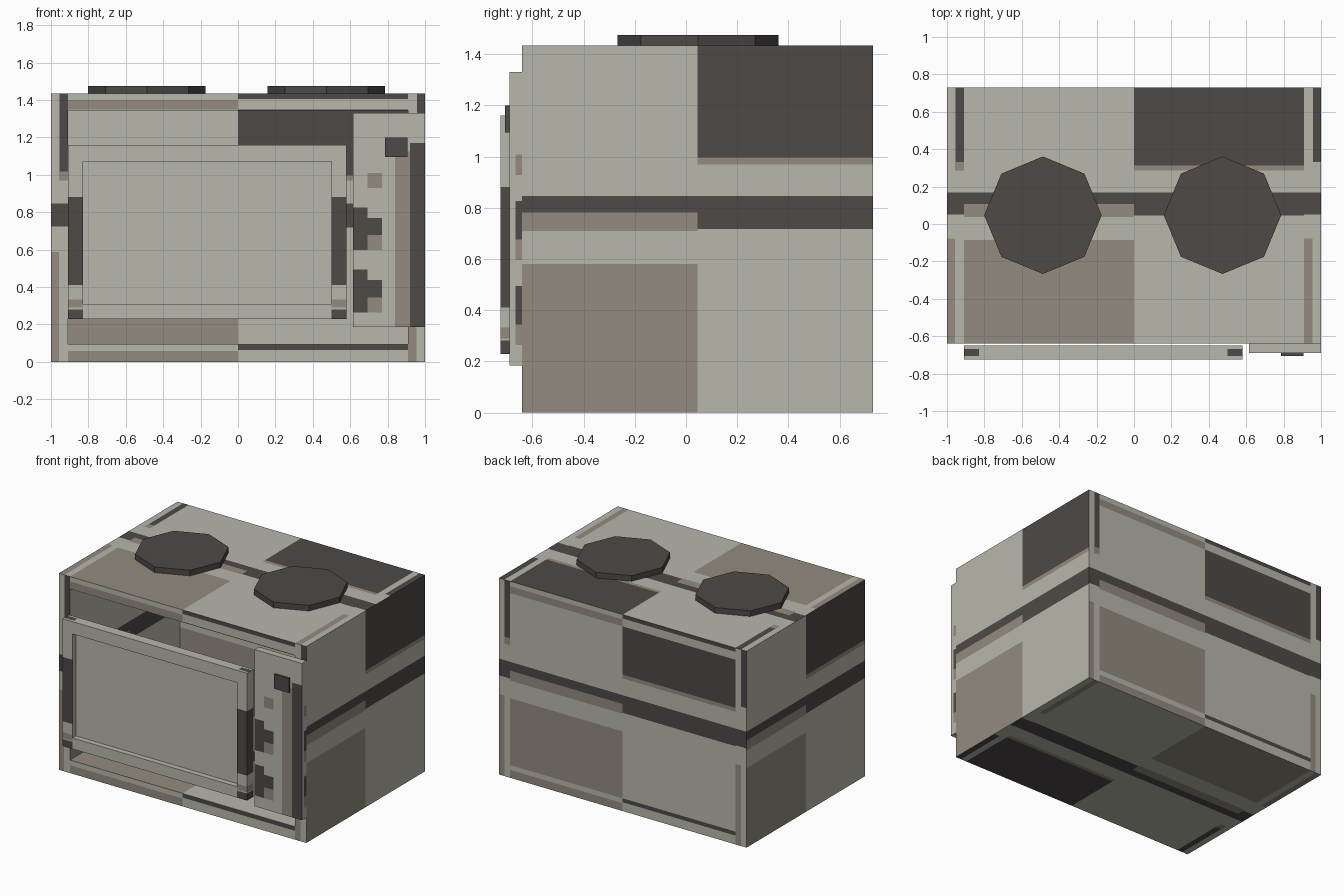
import bpy
import bmesh
from mathutils import Vector

cube = bpy.data.objects.get("Cube")
if cube:
    bpy.data.objects.remove(cube, do_unlink=True)

LIGHT, TAUPE, DARK = range(3)


def make_material(name, colour):
    mat = bpy.data.materials.new(name)
    mat.use_nodes = True
    mat.diffuse_color = (*colour, 1)
    mat.node_tree.nodes["Principled BSDF"].inputs["Base Color"].default_value = (*colour, 1)
    return mat


MATERIALS = [
    make_material("pale enamel", (0.48, 0.475, 0.413)),
    make_material("taupe enamel", (0.29, 0.258, 0.212)),
    make_material("dark iron", (0.075, 0.067, 0.063)),
]

# Each side's horizontal and vertical directions as seen from outside
SIDES = {
    "front": (Vector((1, 0, 0)), Vector((0, 0, 1))),
    "back": (Vector((-1, 0, 0)), Vector((0, 0, 1))),
    "right": (Vector((0, 1, 0)), Vector((0, 0, 1))),
    "left": (Vector((0, -1, 0)), Vector((0, 0, 1))),
    "top": (Vector((1, 0, 0)), Vector((0, 1, 0))),
    "bottom": (Vector((1, 0, 0)), Vector((0, -1, 0))),
}


def painted_sheet(bm, side, box, patches, area=None, hole=None):
    """Flat face cut along its patches; an area makes it an inward-facing wall."""
    across, up = SIDES[side]
    normal = across.cross(up)
    centre, half = (box[0] + box[1]) / 2, (box[1] - box[0]) / 2

    def span(direction, bounds):
        size = abs(half.dot(direction))
        return sorted((1 + (p - centre).dot(direction) / size) / 2 for p in bounds)

    bounds = area or box
    (u0, u1), (v0, v1) = span(across, bounds), span(up, bounds)
    outermost = max if not area else min
    depth = outermost((p - centre).dot(normal) for p in bounds)
    us, vs = {u0, u1}, {v0, v1}
    for _, a, b, c, d in patches:
        us |= {min(max(x, u0), u1) for x in (a, b)}
        vs |= {min(max(x, v0), v1) for x in (c, d)}
    if hole:
        (h0, h1), (k0, k1) = span(across, hole), span(up, hole)
        us |= {h0, h1}
        vs |= {k0, k1}
    us, vs = sorted(us), sorted(vs)

    def point(u, v):
        u_size, v_size = abs(half.dot(across)), abs(half.dot(up))
        return (centre + normal * depth + across * (2 * u - 1) * u_size
                + up * (2 * v - 1) * v_size)

    for a, b in zip(us, us[1:]):
        for c, d in zip(vs, vs[1:]):
            u, v = (a + b) / 2, (c + d) / 2
            if min(b - a, d - c) < 1e-5:
                continue
            if hole and h0 < u < h1 and k0 < v < k1:
                continue
            face = bm.faces.new([bm.verts.new(point(*p))
                                 for p in ((a, c), (b, c), (b, d), (a, d))])
            for colour, pa, pb, pc, pd in patches:
                if pa < u < pb and pc < v < pd:
                    face.material_index = colour


def finish(name, bm):
    bmesh.ops.remove_doubles(bm, verts=bm.verts, dist=1e-5)
    mesh = bpy.data.meshes.new(name)
    bm.to_mesh(mesh)
    bm.free()
    for mat in MATERIALS:
        mesh.materials.append(mat)
    obj = bpy.data.objects.new(name, mesh)
    bpy.context.collection.objects.link(obj)
    return obj


def painted_box(name, low, high, paint, cavity=None, lining=()):
    """Box with painted sides and an optional cavity open at the front."""
    bm = bmesh.new()
    box = (Vector(low), Vector(high))
    hollow = [Vector(p) for p in cavity] if cavity else None
    for side in SIDES:
        painted_sheet(bm, side, box, paint.get(side, ()),
                      hole=hollow if side == "front" else None)
        if hollow and side != "back":
            painted_sheet(bm, side, box, lining, area=hollow)
    return finish(name, bm)


# Checkered enamel: quarters with a band across the middle
QUARTERS = [
    (DARK, 0.5, 1, 0.695, 1),
    (TAUPE, 0.5, 1, 0.675, 0.695),
    (DARK, 0, 0.5, 0.545, 0.59),
    (TAUPE, 0, 0.5, 0.495, 0.545),
    (DARK, 0.5, 1, 0.5, 0.59),
    (TAUPE, 0, 0.5, 0, 0.405),
]
# Narrow edge columns on the wide faces
COLUMNS = []
for edge in (0, 0.955):
    COLUMNS += [
        (LIGHT, edge, edge + 0.045, 0, 1),
        (DARK, edge, edge + 0.045, 0.505, 0.59),
        (TAUPE, edge + 0.022, edge + 0.045, 0.675, 0.71) if edge == 0
        else (TAUPE, edge, edge + 0.022, 0, 0.41),
        (DARK, edge + 0.023, edge + 0.045, 0.71, 1),
    ]
COLUMNS.append((TAUPE, 0, 0.022, 0, 0.41))
WIDE = QUARTERS + COLUMNS
# Trim strips along the upper and lower rims of front and back
RIMS = WIDE + [
    (LIGHT, 0.045, 0.955, 0.94, 1),
    (TAUPE, 0.045, 0.5, 0.94, 0.975),
    (DARK, 0.5, 0.955, 0.98, 1),
    (LIGHT, 0.045, 0.955, 0, 0.065),
    (TAUPE, 0.045, 0.5, 0, 0.04),
    (DARK, 0.5, 0.955, 0.045, 0.065),
]

# Oven body with its cavity
painted_box(
    "oven_body", (-1, -0.64, 0), (1, 0.73, 1.435),
    {"front": RIMS, "back": RIMS, "top": WIDE, "bottom": WIDE,
     "left": QUARTERS, "right": QUARTERS},
    cavity=((-0.91, -0.64, 0.095), (0.91, 0.63, 1.345)), lining=QUARTERS)


# Door with a recessed window panel
def door_marks(start, end):
    return [(DARK, start, end, 0.195, 0.7),
            (TAUPE, start, end, 0.065, 0.11),
            (DARK, start, end, 0, 0.055)]


painted_box(
    "oven_door", (-0.91, -0.725, 0.23), (0.58, -0.65, 1.16),
    {"front": door_marks(0, 0.054) + door_marks(0.946, 1),
     "back": door_marks(0, 0.054) + door_marks(0.946, 1),
     "left": door_marks(0, 1), "right": door_marks(0, 1),
     "top": [(DARK, 0, 0.054, 0.25, 0.75), (DARK, 0.946, 1, 0.25, 0.75)]},
    cavity=((-0.83, -0.725, 0.31), (0.5, -0.685, 1.07)))

# Control panel with two printed dial marks
panel_front = [(DARK, 0.79, 1, 0, 0.86), (TAUPE, 0.58, 0.79, 0, 0.82),
               (TAUPE, 0.2, 0.4, 0.65, 0.72)]
panel_edge = [(TAUPE, 0.5, 1, 0.65, 0.72)]
for base in (0.07, 0.36):
    panel_front += [(DARK, 0, 0.2, base, base + 0.2),
                    (DARK, 0.2, 0.4, base + 0.07, base + 0.15),
                    (TAUPE, 0.2, 0.4, base, base + 0.07)]
    panel_edge += [(DARK, 0.5, 1, base + 0.07, base + 0.2),
                   (TAUPE, 0.5, 1, base, base + 0.07)]
painted_box("control_panel", (0.615, -0.69, 0.185), (1, -0.64, 1.33),
            {"front": panel_front, "right": panel_edge})

# Button on the panel
all_dark = [(DARK, 0, 1, 0, 1)]
painted_box("panel_button", (0.785, -0.706, 1.095), (0.905, -0.689, 1.2),
            {side: all_dark for side in SIDES})

# Eight-sided hot plates
for name, x in (("right_hot_plate", -0.487), ("left_hot_plate", 0.473)):
    bm = bmesh.new()
    bmesh.ops.create_cone(bm, cap_ends=True, segments=8, radius1=0.314,
                          radius2=0.314, depth=0.042)
    bmesh.ops.translate(bm, verts=bm.verts, vec=(x, 0.047, 1.455))
    for face in bm.faces:
        face.material_index = DARK
    finish(name, bm)
